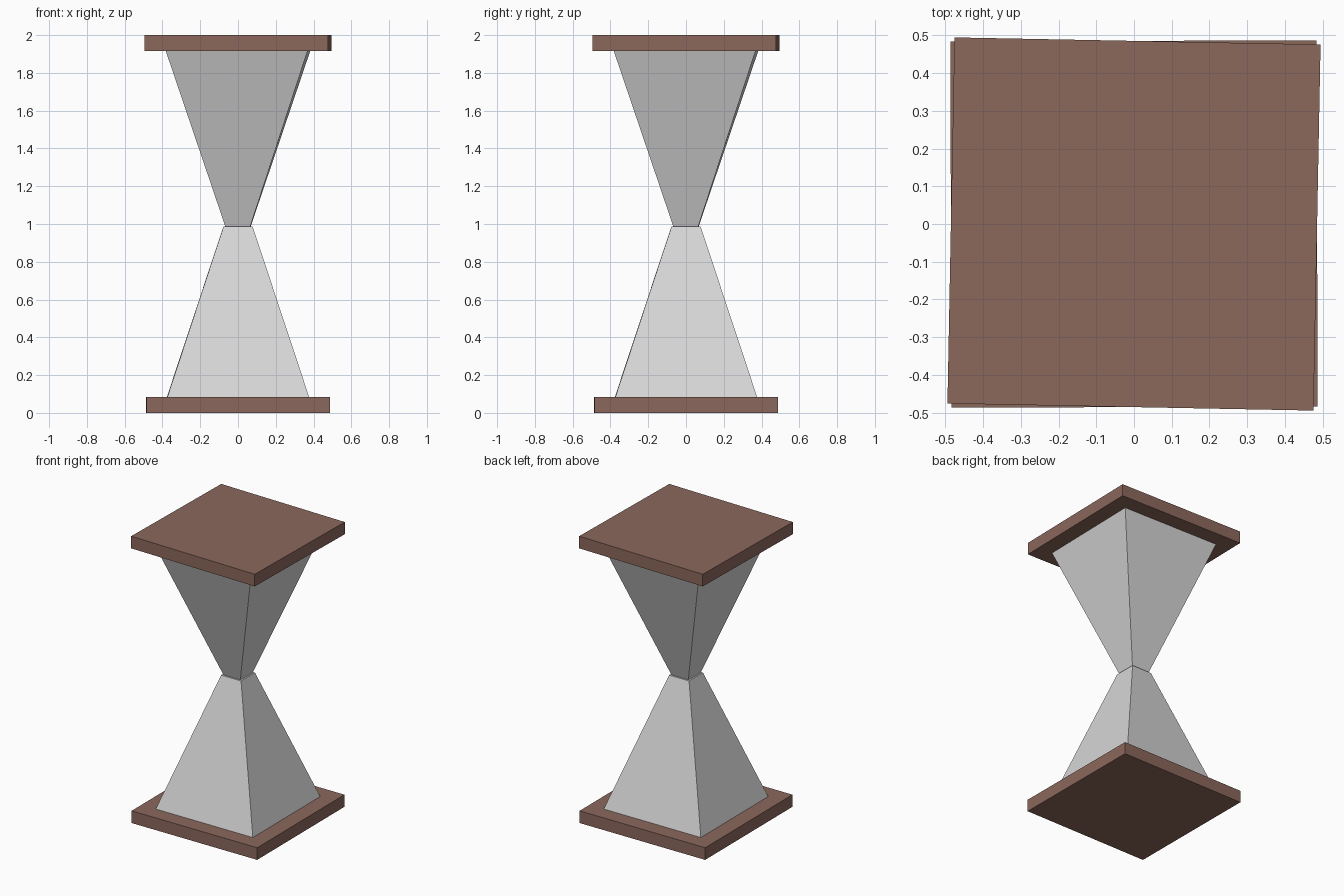
import bpy, bmesh, math
from mathutils import Matrix

if "Cube" in bpy.data.objects:
    bpy.data.objects.remove(bpy.data.objects["Cube"])


def material(name, rgb):
    m = bpy.data.materials.new(name)
    m.diffuse_color = (*rgb, 1.0)
    m.use_nodes = True
    m.node_tree.nodes["Principled BSDF"].inputs["Base Color"].default_value = m.diffuse_color
    return m


wood = material("brown wood", (0.258, 0.138, 0.107))
glass = material("light grey glass", (0.68, 0.68, 0.68))


def square_frustum(name, z0, z1, half0, half1, turn, mat):
    """Closed four-sided block, tapering from half0 to half1, turned about z."""
    bm = bmesh.new()
    bmesh.ops.create_cube(bm, size=2)
    for v in bm.verts:
        low = v.co.z < 0
        h = half0 if low else half1
        v.co = (v.co.x * h, v.co.y * h, z0 if low else z1)
    bm.transform(Matrix.Rotation(math.radians(turn), 4, 'Z'))
    me = bpy.data.meshes.new(name)
    bm.to_mesh(me)
    bm.free()
    me.materials.append(mat)
    bpy.context.collection.objects.link(bpy.data.objects.new(name, me))


# Each half of the hourglass is a slab and a bulb; the top half is slightly twisted
LOW, HIGH = 0.2, -1.1
square_frustum("bottom_slab", 0.0, 0.085, 0.485, 0.485, LOW, wood)
square_frustum("lower_bulb", 0.085, 0.987, 0.375, 0.077, LOW, glass)
square_frustum("upper_bulb", 0.987, 1.915, 0.066, 0.375, HIGH, glass)
square_frustum("top_slab", 1.915, 2.0, 0.485, 0.485, HIGH, wood)
